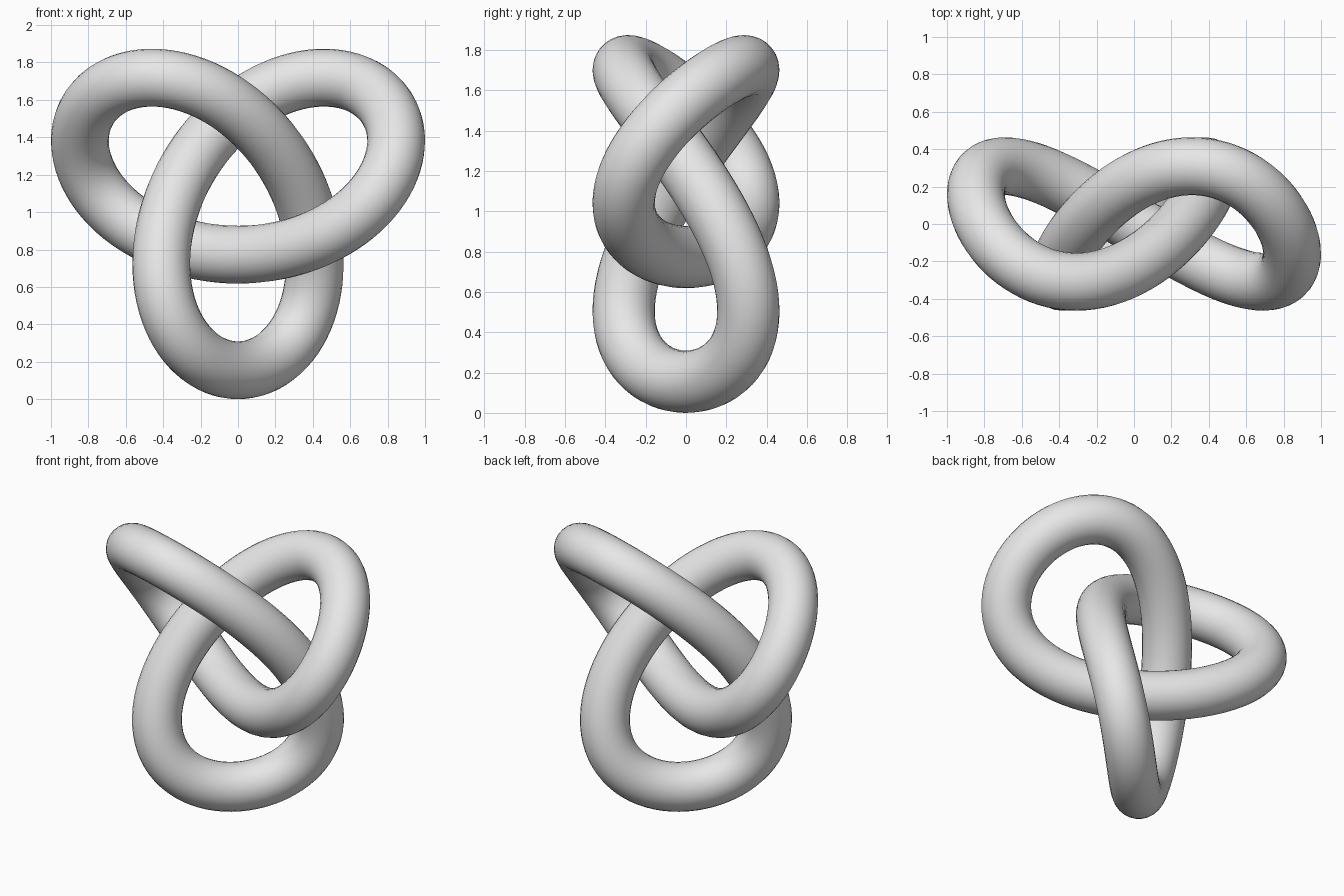
import bpy
from math import sin, cos, pi

cube = bpy.data.objects.get("Cube")
if cube:
    bpy.data.objects.remove(cube, do_unlink=True)

SCALE = 0.309          # size of one knot unit
TUBE = SCALE / 2       # tube radius
STEPS = 192            # points along the knot


def knot_point(t):
    """Trefoil standing upright, one lobe pointing down."""
    x = sin(t) + 2 * sin(2 * t)
    y = -sin(3 * t)
    z = cos(t) - 2 * cos(2 * t) + 3.5
    return (x * SCALE, y * SCALE, z * SCALE, 1)


# Closed centre line of the knot, swept with a round section
curve = bpy.data.curves.new("trefoil_knot", "CURVE")
curve.dimensions = "3D"
curve.twist_mode = "MINIMUM"
curve.bevel_depth = TUBE
curve.bevel_resolution = 12
spline = curve.splines.new("POLY")
spline.points.add(STEPS - 1)
for i, point in enumerate(spline.points):
    point.co = knot_point(2 * pi * i / STEPS)
spline.use_cyclic_u = True

knot = bpy.data.objects.new("trefoil_knot", curve)
bpy.context.collection.objects.link(knot)

# Plain grey
grey = bpy.data.materials.new("light_grey")
grey.use_nodes = True
color = (0.8, 0.8, 0.8, 1)
grey.diffuse_color = color
grey.node_tree.nodes["Principled BSDF"].inputs["Base Color"].default_value = color
curve.materials.append(grey)

# Turn the sweep into a smooth mesh
bpy.ops.object.select_all(action="DESELECT")
knot.select_set(True)
bpy.context.view_layer.objects.active = knot
bpy.ops.object.convert(target="MESH")
bpy.ops.object.shade_smooth()
